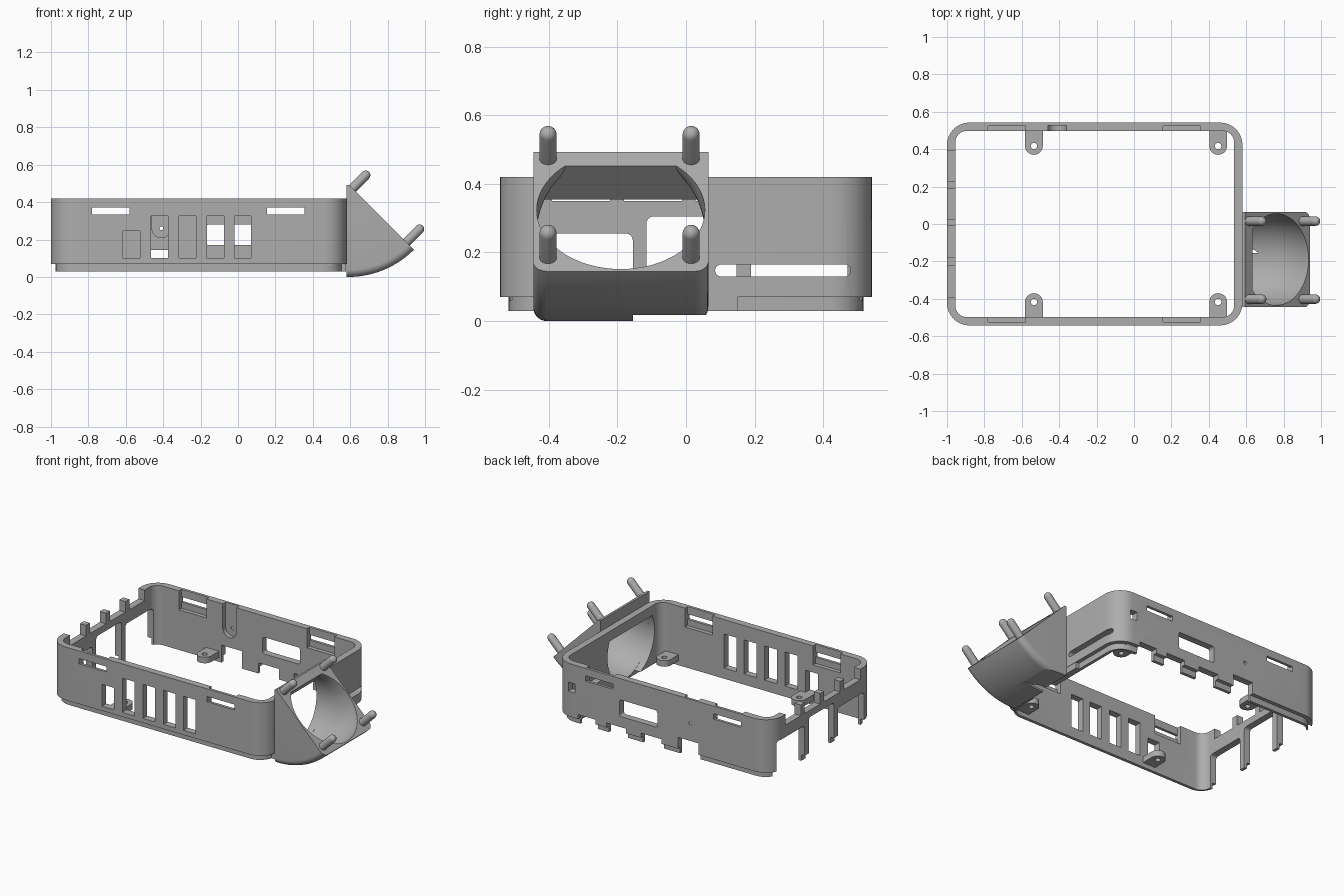
import bpy, bmesh
from math import cos, sin, pi, radians
from mathutils import Vector

cube = bpy.data.objects.get("Cube")
if cube:
    bpy.data.objects.remove(cube)

grey = bpy.data.materials.new("plain grey")
grey.use_nodes = True
colour = (0.42, 0.42, 0.42, 1)
grey.diffuse_color = colour
grey.node_tree.nodes["Principled BSDF"].inputs["Base Color"].default_value = colour


def loft(name, rings, clip=None):
    """Skin a list of matching rings and cap both ends."""
    bm = bmesh.new()
    rows = [[bm.verts.new(p) for p in ring] for ring in rings]
    n = len(rows[0])
    for a, b in zip(rows, rows[1:]):
        for i in range(n):
            j = (i + 1) % n
            bm.faces.new((a[i], a[j], b[j], b[i]))
    bm.faces.new(rows[0])
    bm.faces.new(rows[-1])
    if clip:
        geom = bm.verts[:] + bm.edges[:] + bm.faces[:]
        bmesh.ops.bisect_plane(bm, geom=geom, plane_co=clip[0], plane_no=clip[1], clear_outer=True)
        bmesh.ops.holes_fill(bm, edges=[e for e in bm.edges if e.is_boundary])
    bmesh.ops.recalc_face_normals(bm, faces=bm.faces)
    mesh = bpy.data.meshes.new(name)
    bm.to_mesh(mesh)
    bm.free()
    mesh.materials.append(grey)
    ob = bpy.data.objects.new(name, mesh)
    bpy.context.scene.collection.objects.link(ob)
    return ob


def rounded(a0, a1, b0, b1, r=0, steps=8):
    if not r:
        return [(a0, b0), (a1, b0), (a1, b1), (a0, b1)]
    centres = [(a1 - r, b1 - r), (a0 + r, b1 - r), (a0 + r, b0 + r), (a1 - r, b0 + r)]
    pts = []
    for k, (ca, cb) in enumerate(centres):
        for i in range(steps + 1):
            t = (k + i / steps) * pi / 2
            pts.append((ca + r * cos(t), cb + r * sin(t)))
    return pts


def prism(name, pts, axis, lo, hi):
    place = {"x": lambda a, b, h: (h, a, b),
             "y": lambda a, b, h: (a, h, b),
             "z": lambda a, b, h: (a, b, h)}[axis]
    return loft(name, [[place(a, b, h) for a, b in pts] for h in (lo, hi)])


def boolean(ob, tool, operation="DIFFERENCE", keep=False):
    mod = ob.modifiers.new("cut", "BOOLEAN")
    mod.operation, mod.solver, mod.object = operation, "EXACT", tool
    bpy.context.view_layer.objects.active = ob
    bpy.ops.object.modifier_apply(modifier=mod.name)
    if not keep:
        bpy.data.objects.remove(tool)


def cut(ob, axis, a0, a1, b0, b1, lo, hi, r=0):
    boolean(ob, prism("cutter", rounded(a0, a1, b0, b1, r), axis, lo, hi))


# Case: rounded wall with a stepped lip underneath
X0, X1, Y = -1.0, 0.58, 0.5425
case = prism("case_wall", rounded(X0, X1, -Y, Y, 0.12), "z", 0.07, 0.42)
lip = prism("lip", rounded(X0 + .025, X1 - .025, -Y + .025, Y - .025, 0.1), "z", 0.03, 0.1)
boolean(case, lip, "UNION")
sill = prism("sill", rounded(0.5, 0.578, -0.44, 0.15), "z", 0.03, 0.1)
boolean(case, sill, "UNION")
cut(case, "z", X0 + .045, X1 - .045, -Y + .045, Y - .045, -0.1, 0.6, 0.06)

# Latch slots and their inner pockets, on both long walls
for x in (-0.78, 0.155):
    cut(case, "y", x, x + 0.2, 0.335, 0.37, -1, 1)
    for side in (-1, 1):
        lo, hi = sorted((side * 0.45, side * (Y - 0.018)))
        cut(case, "y", x, x + 0.2, 0.295, 0.5, lo, hi)

# Front windows
cut(case, "y", -0.615, -0.525, 0.1, 0.245, -1, -0.3)
for x in (-0.465, -0.315, -0.165, -0.02):
    cut(case, "y", x, x + 0.09, 0.1, 0.325, -1, -0.3)

# Back wall: port, small socket, bottom notches, round-ended groove
cut(case, "y", -0.17, 0.105, 0.17, 0.28, 0.3, 1, 0.015)
cut(case, "y", 0.43, 0.48, 0.235, 0.295, 0.3, 1)
for x0, x1, top in ((0.28, 0.41, 0.1), (0.06, 0.2, 0.1), (-0.2, -0.05, 0.1), (-0.47, -0.32, 0.145)):
    cut(case, "y", x0, x1, -0.1, top, 0.3, 1)
cut(case, "y", -0.46, -0.36, 0.21, 0.6, 0.3, Y - 0.015, 0.05)
cut(case, "y", -0.42, -0.4, 0.25, 0.27, 0.3, 1, 0.0099)

# Left wall: gaps above the beam and tall openings below it
for y0, y1 in ((-0.39, -0.222), (-0.18, -0.012), (0.028, 0.19), (0.23, 0.39)):
    cut(case, "x", y0, y1, 0.35, 0.6, -1.1, -0.9)
for y0, y1, top in ((-0.43, -0.155, 0.255), (-0.115, 0.147, 0.305), (0.19, 0.47, 0.27)):
    cut(case, "x", y0, y1, -0.2, top, -1.1, -0.9, 0.02)

# Right wall: long rounded slot
cut(case, "x", 0.085, 0.48, 0.13, 0.165, 0.4, 0.7, 0.0174)

# Screw tabs
for x in (-0.535, 0.45):
    for side in (-1, 1):
        y_in, y_out = side * 0.37, side * (Y - 0.03)
        pts = rounded(x - 0.0475, x + 0.0475, min(y_in, y_out), max(y_in, y_out), 0.047)
        edge = side * (Y - 0.04)
        pts = [(x + (0.0475 if a > x else -0.0475), b) if b * side > 0.44 else (a, b) for a, b in pts]
        tab = prism("screw_tab", pts, "z", 0.06, 0.1)
        cut(tab, "z", x - 0.017, x + 0.017, side * 0.417 - 0.017, side * 0.417 + 0.017, 0, 0.2, 0.0169)

# Angled fan duct: section turned about a hinge line along the top
HX, HZ, YC = 0.59, 0.495, -0.19


def turn(section, angle, slide=0.0):
    c, s = cos(angle), sin(angle)
    return [(HX + r * c - slide * s, YC + y, HZ + r * s + slide * c) for r, y in section]


angles = [radians(-90 + 45 * i / 14) for i in range(15)]
shell = [(0.004, -0.255)]
shell += [(0.455 + 0.04 * sin(t), -0.215 - 0.04 * cos(t)) for t in (i * pi / 16 for i in range(9))]
shell += [(r, -y) for r, y in reversed(shell)]
duct = loft("fan_duct", [turn(shell, angles[0], -0.011)] + [turn(shell, a) for a in angles])

bore = [(0.2425 + 0.243 * cos(i * pi / 32), 0.245 * sin(i * pi / 32)) for i in range(64)]
rings = [turn(bore, angles[0], -0.1)] + [turn(bore, a) for a in angles] + [turn(bore, angles[-1], 0.05)]
bore_cutter = loft("bore_cutter", rings, clip=((0.635, 0, 0.455), (-1, 0, 1)))
bore_cutter.hide_render = True
boolean(duct, bore_cutter, keep=True)
boolean(case, bore_cutter)
cut(duct, "x", -0.155, 0.2, -0.1, 0.018, 0.5, 1)

# Round-tipped fan pegs, square to the sloping face
out, across, up = Vector((1, 0, 1)).normalized(), Vector((0, 1, 0)), Vector((1, 0, -1)).normalized()
profile = [(-0.02, 0.025), (0.1, 0.025)]
profile += [(0.1 + 0.025 * sin(t), 0.025 * cos(t)) for t in (i * pi / 12.5 for i in range(1, 7))]
for x, z in ((0.612, 0.473), (0.9, 0.185)):
    for y in (-0.402, 0.015):
        base = Vector((x, y, z))
        loft("fan_peg", [[base + out * h + across * r * cos(i * pi / 12) + up * r * sin(i * pi / 12)
                          for i in range(24)] for h, r in profile])

# Soft shading with crisp edges
bpy.ops.object.select_all(action="DESELECT")
for ob in bpy.context.scene.objects:
    if ob.type == "MESH":
        ob.select_set(True)
        bpy.context.view_layer.objects.active = ob
bpy.ops.object.shade_smooth_by_angle(angle=radians(30))
